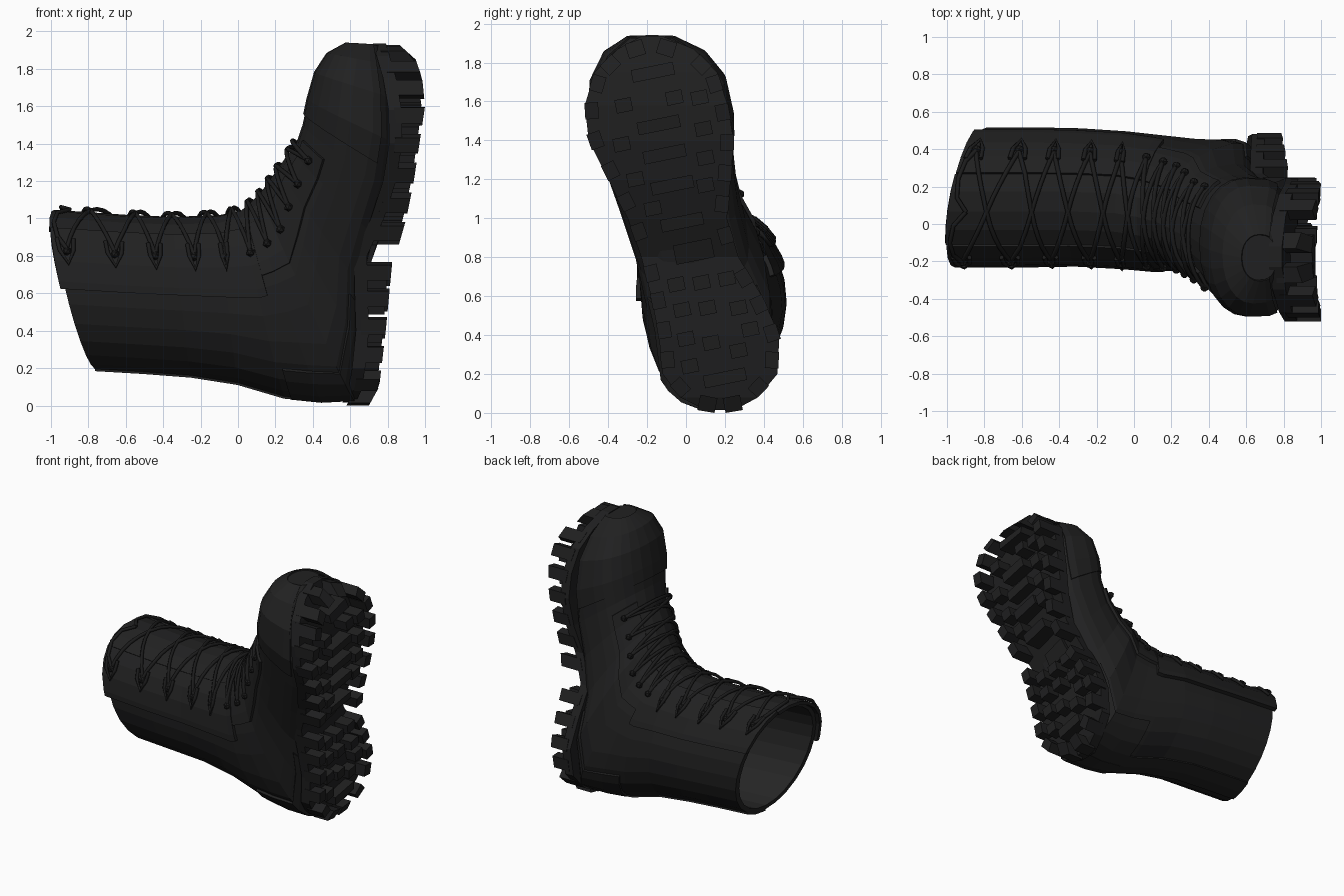
import bpy, bmesh, math
from mathutils import Vector

if "Cube" in bpy.data.objects:
    bpy.data.objects.remove(bpy.data.objects["Cube"])


def material(name, rgb):
    m = bpy.data.materials.new(name)
    m.diffuse_color = (*rgb, 1)
    m.use_nodes = True
    m.node_tree.nodes["Principled BSDF"].inputs["Base Color"].default_value = m.diffuse_color
    return m


LEATHER = material("black leather", (0.0150, 0.0150, 0.0152))
RUBBER = material("black rubber", (0.0140, 0.0140, 0.0145))
CORD = material("black cord", (0.0110, 0.0110, 0.0112))
LINING = material("dark lining", (0.0190, 0.0190, 0.0190))


def add_mesh(name, bm, mat):
    bmesh.ops.recalc_face_normals(bm, faces=bm.faces[:])
    me = bpy.data.meshes.new(name)
    bm.to_mesh(me)
    bm.free()
    me.materials.append(mat)
    ob = bpy.data.objects.new(name, me)
    bpy.context.collection.objects.link(ob)
    return ob


def loft(name, rings, mat, closed=True, caps=(True, True)):
    bm = bmesh.new()
    vs = [[bm.verts.new(p) for p in r] for r in rings]
    n = len(rings[0])
    for a, b in zip(vs, vs[1:]):
        for j in range(n if closed else n - 1):
            k = (j + 1) % n
            bm.faces.new((a[j], a[k], b[k], b[j]))
    if caps[0]:
        bm.faces.new(vs[0])
    if caps[1]:
        bm.faces.new(vs[-1])
    return add_mesh(name, bm, mat)


def interp(tab, t):
    for a, b in zip(tab, tab[1:]):
        if t <= b[0]:
            break
    f = (t - a[0]) / (b[0] - a[0])
    return [p + (q - p) * f for p, q in zip(a[1:], b[1:])]


# Boot sections from collar to toe: lace side x z y, sole side x z y, half width, sole squareness
SECT = [
    (-.965, 1.025, .07, -.75, .20, .24, .355, 1), (-.60, 1.0, .07, -.50, .185, .24, .355, 1),
    (-.35, .99, .07, -.25, .165, .24, .35, 1), (-.10, 1.0, .06, .00, .125, .22, .35, 1),
    (.02, 1.03, .04, .25, .05, .20, .345, .95), (.08, 1.08, .025, .45, .03, .19, .335, .85),
    (.13, 1.13, .01, .62, .04, .19, .325, .7), (.18, 1.20, -.01, .65, .35, .16, .325, .55),
    (.23, 1.27, -.04, .66, .65, .06, .30, .6), (.30, 1.37, -.07, .73, .92, -.02, .31, .6),
    (.345, 1.50, -.10, .80, 1.17, -.08, .335, .55), (.375, 1.64, -.12, .83, 1.42, -.13, .365, .5),
    (.415, 1.78, -.14, .82, 1.65, -.15, .345, .5), (.48, 1.88, -.16, .79, 1.82, -.16, .26, .6),
    (.58, 1.935, -.18, .76, 1.925, -.18, .12, .8),
]
# Sideways lean: strong on the shaft, fading to the toe
SECT = [(i, *row, min(.2, .02 * (13 - min(i, 13))), max(0, .13 - .065 * i)) for i, row in enumerate(SECT)]


def surf(u, deg, off=0.0):
    """Point on the boot: u runs from the collar to the toe, 0 deg is the lace line."""
    ax, az, ay, bx, bz, by, w, e, lz, lx = interp(SECT, u)
    a, b = Vector((ax, ay, az)), Vector((bx, by, bz))
    d = (a - b) / 2
    d *= (d.length + off) / d.length
    c, s = math.cos(math.radians(deg)), math.sin(math.radians(deg))
    if c >= 0:
        e = 0.93
    c, s = (math.copysign(abs(q) ** e, q) for q in (c, s))
    return (a + b) / 2 + d * c + Vector((lx, .99, lz)) * (w + off) * s


def ring(u, off=0.0):
    return [surf(u, v, off) for v in range(0, 360, 15)]


# Upper and lining
loft("boot_upper", [ring(0, -.035)] + [ring(u) for u in range(15)], LEATHER, caps=(False, True))
loft("lining", [ring(u, -.035) for u in range(7)], LINING, caps=(False, True))


def panel(name, us, degs, off=.006, thick=.022):
    ob = loft(name, [[surf(u, v, off) for v in degs] for u in us], LEATHER, False, (False, False))
    m = ob.modifiers.new("thickness", 'SOLIDIFY')
    m.thickness, m.offset = thick, 0
    return ob


# Raised leather panels, mirrored left and right
for side, s in (("left", -1), ("right", 1)):
    panel("lace_flap_" + side, [-.07, 0, 1, 2, 3, 4, 4.4], [s * v for v in (30, 45, 60, 75, 80)], .008, .03)
    panel("eyelet_strip_" + side, [4.4, 5, 6, 7, 8, 9, 9.6], [s * v for v in (30, 45, 60, 68)])
    panel("heel_counter_" + side, [4.2, 5, 6, 7, 7.6], [s * v for v in (125, 135, 150, 165, 180)], .004, .02)
panel("tongue", [-.09] + list(range(10)), [-30, -15, 0, 15, 30], .0, .024)
panel("toe_cap", [10.4, 11, 12, 13, 14], range(-120, 121, 15), .003, .012)
panel("back_stay", range(6), [165, 180, 195], .003, .018)


# Laces follow the surface between the eyelets
def cord(name, paths, radius):
    cu = bpy.data.curves.new(name, 'CURVE')
    cu.dimensions = '3D'
    cu.bevel_depth, cu.bevel_resolution, cu.use_fill_caps = radius, 1, True
    for pts in paths:
        sp = cu.splines.new('POLY')
        sp.points.add(len(pts) - 1)
        for q, p in zip(sp.points, pts):
            q.co = (*p, 1)
    cu.materials.append(CORD)
    ob = bpy.data.objects.new(name, cu)
    bpy.context.collection.objects.link(ob)
    bpy.ops.object.select_all(action='DESELECT')
    ob.select_set(True)
    bpy.context.view_layer.objects.active = ob
    bpy.ops.object.convert(target='MESH')


ROWS = [.15, .85, 1.6, 2.4, 3.1, 4.1, 5.2, 6.3, 7.3, 8.3, 9.2]
paths = []
for u0, u1 in zip(ROWS, ROWS[1:]):
    for s in (-1, 1):
        paths.append([surf(u0 + (u1 - u0) * t / 10, s * (-50 + 10 * t),
                           .024 + .008 * math.sin(math.pi * t / 10)) for t in range(11)])
paths.append([surf(ROWS[-1], v, .028) for v in range(-50, 51, 10)])
# Loops hanging round each shaft hook and the loose ends at the collar
for s in (-1, 1):
    for u in ROWS[:5]:
        paths.append([surf(u + a, s * v, .033) for a, v in
                      ((-.12, 42), (-.1, 52), (0, 62), (.1, 52), (.12, 42))])
    paths.append([surf(u, s * v, .03) for u, v in ((.15, 50), (.04, 40), (.0, 25), (.04, 10), (.2, 0))])
cord("laces", paths, .012)

# Eyelets and hooks
bm = bmesh.new()
for u in ROWS:
    for s in (-1, 1):
        vs = bmesh.ops.create_icosphere(bm, subdivisions=1, radius=.025)["verts"]
        bmesh.ops.translate(bm, verts=vs, vec=surf(u, s * 52, .025))
add_mesh("lace_hooks", bm, CORD)

# Sole outline (z, left y, right y) with plate and tread depth along z
EDGE = [(.015, .10, .25), (.08, -.03, .37), (.2, -.12, .47), (.4, -.14, .48), (.6, -.18, .39),
        (.8, -.23, .27), (1.0, -.30, .21), (1.2, -.40, .23), (1.4, -.50, .245), (1.58, -.52, .215),
        (1.75, -.47, .16), (1.87, -.35, .04), (1.935, -.23, -.12)]
BASE = [(0, .62), (.1, .67), (.4, .70), (.72, .69), (.8, .69), (.9, .74), (1.1, .82),
        (1.3, .87), (1.5, .885), (1.7, .86), (1.94, .79)]
TREAD = [(0, .70), (.1, .755), (.4, .79), (.77, .825), (.86, .86), (1, .90), (1.2, .94),
         (1.4, .97), (1.6, 1.0), (1.75, .985), (1.85, .95), (1.94, .85)]

rows = []
for z, l, r in EDGE:
    b = interp(BASE, z)[0]
    rows.append([(b - .07, l, z), (b - .07, r, z), (b, r, z), (b, l, z)])
loft("sole_plate", rows, RUBBER)

# Tread lugs
bm = bmesh.new()


def lug(y, z, wy, wz, ang, depth=1.0):
    lo, hi = [], []
    for sy, sz in ((-1, -1), (1, -1), (1, 1), (-1, 1)):
        py, pz = sy * wy / 2, sz * wz / 2
        yy = y + py * math.cos(ang) - pz * math.sin(ang)
        zz = min(max(z + py * math.sin(ang) + pz * math.cos(ang), 0), 1.94)
        b, t = interp(BASE, zz)[0], interp(TREAD, zz)[0]
        lo.append(bm.verts.new((b - .04, yy, zz)))
        hi.append(bm.verts.new((b + (t - b) * depth, yy, zz)))
    bm.faces.new(lo)
    bm.faces.new(hi)
    for i in range(4):
        k = (i + 1) % 4
        bm.faces.new((lo[i], lo[k], hi[k], hi[i]))


# Edge lugs turned to follow the outline
for z in (.11, .27, .42, .57, .71, .92, 1.07, 1.23, 1.39, 1.55, 1.70, 1.81):
    for k, s in ((0, 1), (1, -1)):
        y = interp(EDGE, z)[k]
        slope = (interp(EDGE, z + .04)[k] - interp(EDGE, z - .04)[k]) / .08
        a = -math.atan(slope)
        lug(y + s * .032 * math.cos(a), z + s * .032 * math.sin(a), .07, .085, a)
for y, z, a in ((.11, .045, -.2), (.24, .045, .2), (-.26, 1.87, .3), (-.10, 1.875, -.3)):
    lug(y, z, .09, .08, a)

# Wide centre bars
TILT = .2
for y, z in ((-.17, 1.75), (-.14, 1.48), (-.11, 1.33), (-.07, 1.17), (-.02, .98), (.2, .18)):
    lug(y, z, .22, .065, TILT, .85)
lug(.04, .83, .2, .1, TILT, .15)
# Small blocks
for y, z in ((-.32, 1.58), (-.06, 1.62), (.07, 1.62), (-.33, 1.38), (.09, 1.46), (.1, 1.31), (-.26, 1.2),
             (.1, 1.17), (-.17, 1.05), (-.05, .66), (.08, .67), (.21, .69), (-.02, .53), (.11, .54),
             (.27, .54), (.0, .38), (.13, .36), (.27, .32), (.33, .43), (.02, .24)):
    lug(y, z, .085, .07, TILT, .85)
add_mesh("tread_lugs", bm, RUBBER)
